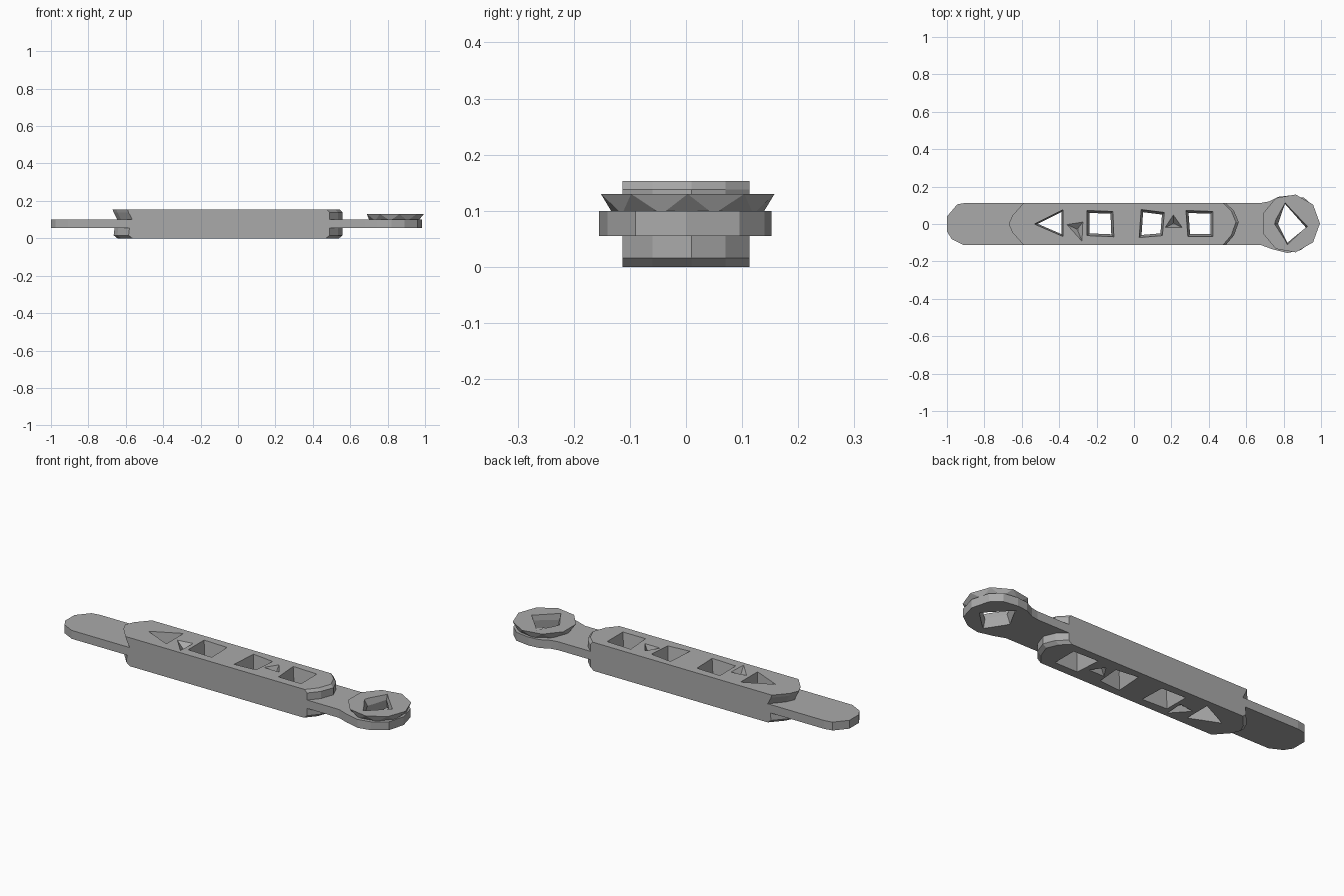
import bpy, bmesh, math
from mathutils import Vector

cube = bpy.data.objects.get("Cube")
if cube:
    bpy.data.objects.remove(cube, do_unlink=True)

steel = bpy.data.materials.new("plain grey")
steel.use_nodes = True
GREY = (0.4, 0.4, 0.4, 1)
steel.diffuse_color = GREY
steel.node_tree.nodes["Principled BSDF"].inputs["Base Color"].default_value = GREY

HALF, LOW, HIGH, TOP = 0.113, 0.055, 0.1, 0.153


def loft(name, rings):
    """Solid through stacked outlines; rings is a list of (z, points)."""
    bm = bmesh.new()
    loops = [[bm.verts.new((x, y, z)) for x, y in pts] for z, pts in rings]
    for a, b in zip(loops, loops[1:]):
        for i in range(len(a)):
            j = (i + 1) % len(a)
            bm.faces.new((a[i], a[j], b[j], b[i]))
    bm.faces.new(loops[0][::-1])
    bm.faces.new(loops[-1])
    bmesh.ops.recalc_face_normals(bm, faces=bm.faces)
    return finish(name, bm)


def finish(name, bm):
    mesh = bpy.data.meshes.new(name)
    bm.to_mesh(mesh)
    bm.free()
    mesh.materials.append(steel)
    obj = bpy.data.objects.new(name, mesh)
    bpy.context.collection.objects.link(obj)
    return obj


def combine(obj, other, operation):
    """Apply an exact boolean and discard the helper."""
    mod = obj.modifiers.new(operation, "BOOLEAN")
    mod.operation, mod.solver, mod.object = operation, "EXACT", other
    bpy.context.view_layer.objects.active = obj
    bpy.ops.object.modifier_apply(modifier=mod.name)
    bpy.data.objects.remove(other, do_unlink=True)


def scaled(pts, s):
    c = sum((Vector(p) for p in pts), Vector((0, 0))) / len(pts)
    return [tuple(c + (Vector(p) - c) * s) for p in pts]


def plate(left, right, slope=0.07):
    """Long plate outline with a pointed, chamfered tip at each end."""
    upper = [(right - slope, HALF), (right - 0.025, 0.07), (right, 0.01)]
    lower = [(right - 0.025, -0.06), (right - slope, -HALF)]
    tail = [(left + 0.08, -HALF), (left + 0.02, -0.045), (left, 0)]
    return upper[::-1] + [(left + 0.08, HALF), (left + 0.02, 0.045)] + tail[::-1][:1] + [
        (left + 0.02, -0.045), (left + 0.08, -HALF)] + lower[::-1]


# Strap with a rounded tail and a ring-shaped head
strap_outline = [
    (-1, 0.04), (-1, -0.04), (-0.975, -0.08), (-0.91, -HALF), (0.68, -HALF),
    (0.74, -0.135), (0.82, -0.155), (0.89, -0.14), (0.96, -0.09), (0.985, 0),
    (0.96, 0.095), (0.91, 0.14), (0.83, 0.152), (0.77, 0.145), (0.72, 0.12),
    (0.68, HALF), (-0.9, HALF), (-0.945, 0.105)]
strap = loft("strap_and_grip", [(LOW, strap_outline), (HIGH, strap_outline)])

# Grip plates above and below the strap
upper_plate = loft("upper_plate", [(HIGH, plate(-0.645, 0.56)),
                                   (0.138, plate(-0.665, 0.56)),
                                   (TOP, plate(-0.67, 0.545))])
lower_plate = loft("lower_plate", [(0, plate(-0.645, 0.54)),
                                   (0.016, plate(-0.665, 0.56)),
                                   (LOW, plate(-0.66, 0.56))])
combine(strap, upper_plate, "UNION")
combine(strap, lower_plate, "UNION")

# Windows through the grip, narrowing toward the middle
windows = [
    [(-0.53, 0), (-0.38, -0.065), (-0.38, 0.075)],
    [(-0.25, -0.06), (-0.11, -0.066), (-0.115, 0.065), (-0.25, 0.07)],
    [(0.03, -0.07), (0.15, -0.06), (0.16, 0.06), (0.04, 0.075)],
    [(0.29, -0.065), (0.42, -0.065), (0.42, 0.065), (0.28, 0.07)]]
for pts in windows:
    hole = loft("window_cutter", [(-0.01, scaled(pts, 1.06)),
                                  (0.0775, scaled(pts, 0.84)),
                                  (TOP + 0.01, scaled(pts, 1.06))])
    combine(strap, hole, "DIFFERENCE")

# Shallow triangular pits on both broad faces
pits = [([(0.165, -0.02), (0.26, -0.02), (0.21, 0.05)], 0.05),
        ([(-0.365, 0), (-0.275, -0.1), (-0.27, 0.015)], 0.025)]
for pts, depth in pits:
    for face, way in ((TOP, 1), (0, -1)):
        pit = loft("pit_cutter", [(face - way * depth, scaled(pts, 0.1)),
                                  (face + way * 0.005, scaled(pts, 1.05))])
        combine(strap, pit, "DIFFERENCE")

# Faceted rim standing on the ring head, flaring outward in triangles
bm = bmesh.new()
COUNT = 9


def rim_loop(radius, z, turn):
    step = 2 * math.pi / COUNT
    return [bm.verts.new((0.837 + radius * math.cos(step * (i + turn)),
                          0.003 + radius * math.sin(step * (i + turn)), z))
            for i in range(COUNT)]


low = rim_loop(0.135, 0.094, 0.5)
high = rim_loop(0.157, 0.13, 0)
for i in range(COUNT):
    j = (i + 1) % COUNT
    bm.faces.new((high[i], low[i], high[j]))
    bm.faces.new((low[i], low[j], high[j]))
bm.faces.new(high)
bm.faces.new(low[::-1])
bmesh.ops.recalc_face_normals(bm, faces=bm.faces)
combine(strap, finish("ring_rim", bm), "UNION")

# Four-sided opening through the ring head, wider underneath
opening = [(0.805, 0.11), (0.77, 0), (0.82, -0.1), (0.92, -0.02)]
wide = [(0.81, 0.115), (0.745, 0), (0.82, -0.115), (0.93, -0.01)]
combine(strap, loft("ring_cutter", [(0.04, wide), (HIGH, opening), (0.14, wide)]), "DIFFERENCE")

strap.data.shade_flat()
